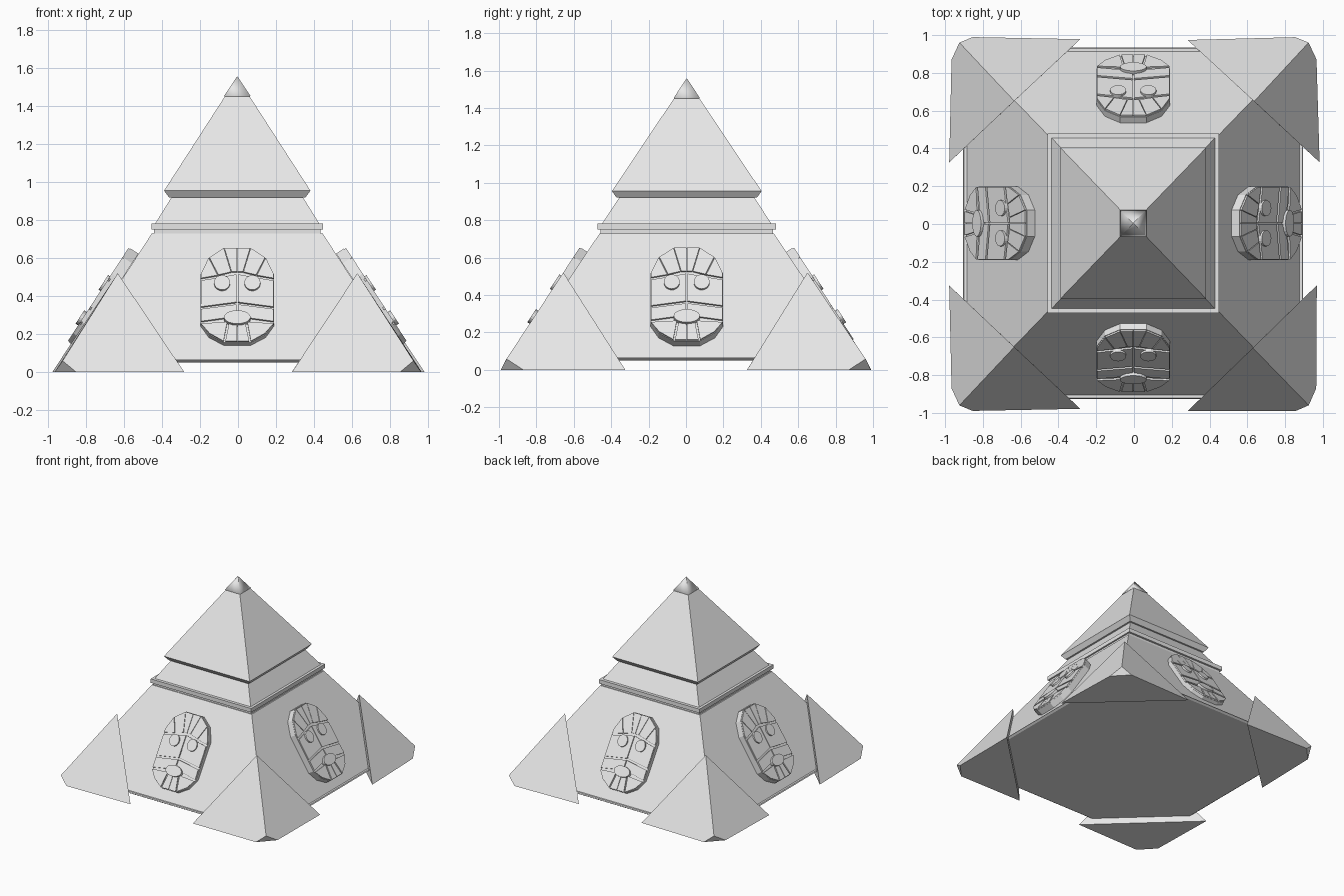
import bpy, bmesh
from math import cos, sin, pi, radians
from mathutils import Matrix, Vector

old = bpy.data.objects.get("Cube")
if old:
    bpy.data.objects.remove(old)

stone = bpy.data.materials.new("pale_stone")
stone.use_nodes = True
stone.diffuse_color = (0.8, 0.8, 0.8, 1)
stone.node_tree.nodes["Principled BSDF"].inputs["Base Color"].default_value = (0.8, 0.8, 0.8, 1)

SHIFT = Vector((-0.004, 0.004, 0))


def make_object(name, bm, matrix=Matrix()):
    bmesh.ops.recalc_face_normals(bm, faces=bm.faces)
    mesh = bpy.data.meshes.new(name)
    bm.to_mesh(mesh)
    bm.free()
    mesh.materials.append(stone)
    obj = bpy.data.objects.new(name, mesh)
    obj.matrix_world = matrix
    bpy.context.collection.objects.link(obj)
    return obj


def square_tower(name, levels):
    """Stack rectangles given as (height, half width, half depth)."""
    bm = bmesh.new()
    rings = [[bm.verts.new((sx * hx, sy * hy, z))
              for sx, sy in ((-1, -1), (1, -1), (1, 1), (-1, 1))] for z, hx, hy in levels]
    for low, high in zip(rings, rings[1:]):
        for i in range(4):
            j = (i + 1) % 4
            bm.faces.new((low[i], low[j], high[j], high[i]))
    bm.faces.new(rings[0])
    bm.faces.new(rings[-1])
    return make_object(name, bm, Matrix.Translation(SHIFT))


def prism(bm, outline, low, high):
    """Extrude a flat outline between two heights."""
    bottom = [bm.verts.new((u, v, low)) for u, v in outline]
    top = [bm.verts.new((u, v, high)) for u, v in outline]
    bm.faces.new(bottom)
    bm.faces.new(top)
    for i in range(len(outline)):
        j = (i + 1) % len(outline)
        bm.faces.new((bottom[i], bottom[j], top[j], top[i]))


def shrink(outline, gap=0.004):
    """Pull an outline towards its middle to leave a groove around it."""
    mid = sum((Vector(p) for p in outline), Vector((0, 0))) / len(outline)
    return [Vector(p) + (mid - Vector(p)).normalized() * gap for p in outline]


def ellipse(cu, cv, ru, rv, sides=20):
    return [(cu + ru * cos(2 * pi * i / sides), cv + rv * sin(2 * pi * i / sides))
            for i in range(sides)]


# Pyramid tiers
square_tower("base_lip", [(0.05, 0.885, 0.915), (0.06, 0.9, 0.93), (0.068, 0.895, 0.925)])
square_tower("lower_body", [(0.06, 0.885, 0.915), (0.73, 0.45, 0.465)])
square_tower("band_underlay", [(0.72, 0.44, 0.46), (0.755, 0.44, 0.46)])
square_tower("band", [(0.75, 0.453, 0.476), (0.782, 0.453, 0.476)])
square_tower("neck", [(0.77, 0.44, 0.46), (0.93, 0.34, 0.355)])
square_tower("upper_pyramid", [(0.92, 0.36, 0.375), (0.955, 0.386, 0.4), (1.46, 0.06, 0.062)])

# Smooth capstone with a pointed top
cap = square_tower("capstone", [(1.445, 0.06, 0.06), (1.455, 0.069, 0.069), (1.558, 0.001, 0.001)])
for face in cap.data.polygons:
    face.use_smooth = True

# Corner guards: solid wedges with the foot cut under
corner_points = {
    "tip": (0.63, 0.655, 0.52), "left": (0.285, 0.987, 0), "right": (0.97, 0.325, 0),
    "ridge": (0.925, 0.96, 0.058), "foot_right": (0.965, 0.87, 0), "foot_left": (0.855, 0.99, 0),
}
corner_faces = [("tip", "left", "foot_left", "ridge"), ("tip", "ridge", "foot_right", "right"),
                ("ridge", "foot_left", "foot_right"), ("tip", "right", "left"),
                ("left", "right", "foot_right", "foot_left")]
for name, sx, sy, turn in (("back_left", 1, 1, 1.2), ("back_right", -1, 1, -0.8),
                           ("front_right", -1, -1, 0.8), ("front_left", 1, -1, 0.2)):
    bm = bmesh.new()
    pivot = Matrix.Translation((0.9 * sx, 0.93 * sy, 0))
    spin = pivot @ Matrix.Rotation(radians(turn), 4, "Z") @ pivot.inverted()
    verts = {k: bm.verts.new(spin @ Vector((x * sx, y * sy, z)))
             for k, (x, y, z) in corner_points.items()}
    for keys in corner_faces:
        bm.faces.new([verts[k] for k in keys])
    make_object("corner_guard_" + name, bm)

# Face masks: right half of the outline and of the carved plates
half = [(0.07, 0.296), (0.15, 0.235), (0.195, 0.13), (0.195, -0.17), (0.15, -0.245), (0.07, -0.296)]
plates = [
    [(0, 0.14), (0.03, 0.14), (0.07, 0.296), (0, 0.296)],
    [(0.03, 0.14), (0.1, 0.12), (0.15, 0.235), (0.07, 0.296)],
    [(0.1, 0.12), (0.195, 0.1), (0.195, 0.13), (0.15, 0.235)],
    [(0, 0.13), (0.1, 0.11), (0.195, 0.09), (0.195, -0.08), (0, -0.05)],
    [(0, -0.06), (0.195, -0.09), (0.195, -0.17), (0.06, -0.15), (0, -0.11)],
    [(0.05, -0.17), (0.195, -0.18), (0.15, -0.245), (0.07, -0.296)],
    [(0, -0.19), (0.045, -0.18), (0.065, -0.296), (0, -0.296)],
]
lean_cos, lean_sin = 0.838, 0.546
for k, side in enumerate(("front", "left", "back", "right")):
    bm = bmesh.new()
    prism(bm, half + [(-u, v) for u, v in reversed(half)], -0.06, -0.01)
    for s in (1, -1):
        for plate in plates:
            prism(bm, [(s * u, v) for u, v in shrink(plate)], -0.012, 0)
        prism(bm, ellipse(s * 0.08, 0.068, 0.042, 0.046), -0.01, 0.012)
    prism(bm, ellipse(0, -0.152, 0.07, 0.042), -0.01, 0.016)
    place = Matrix(((1, 0, 0, 0), (0, lean_sin, -lean_cos, -0.733),
                    (0, lean_cos, lean_sin, 0.408), (0, 0, 0, 1)))
    make_object("mask_" + side, bm,
                Matrix.Translation(SHIFT) @ Matrix.Rotation(k * pi / 2, 4, "Z") @ place)
